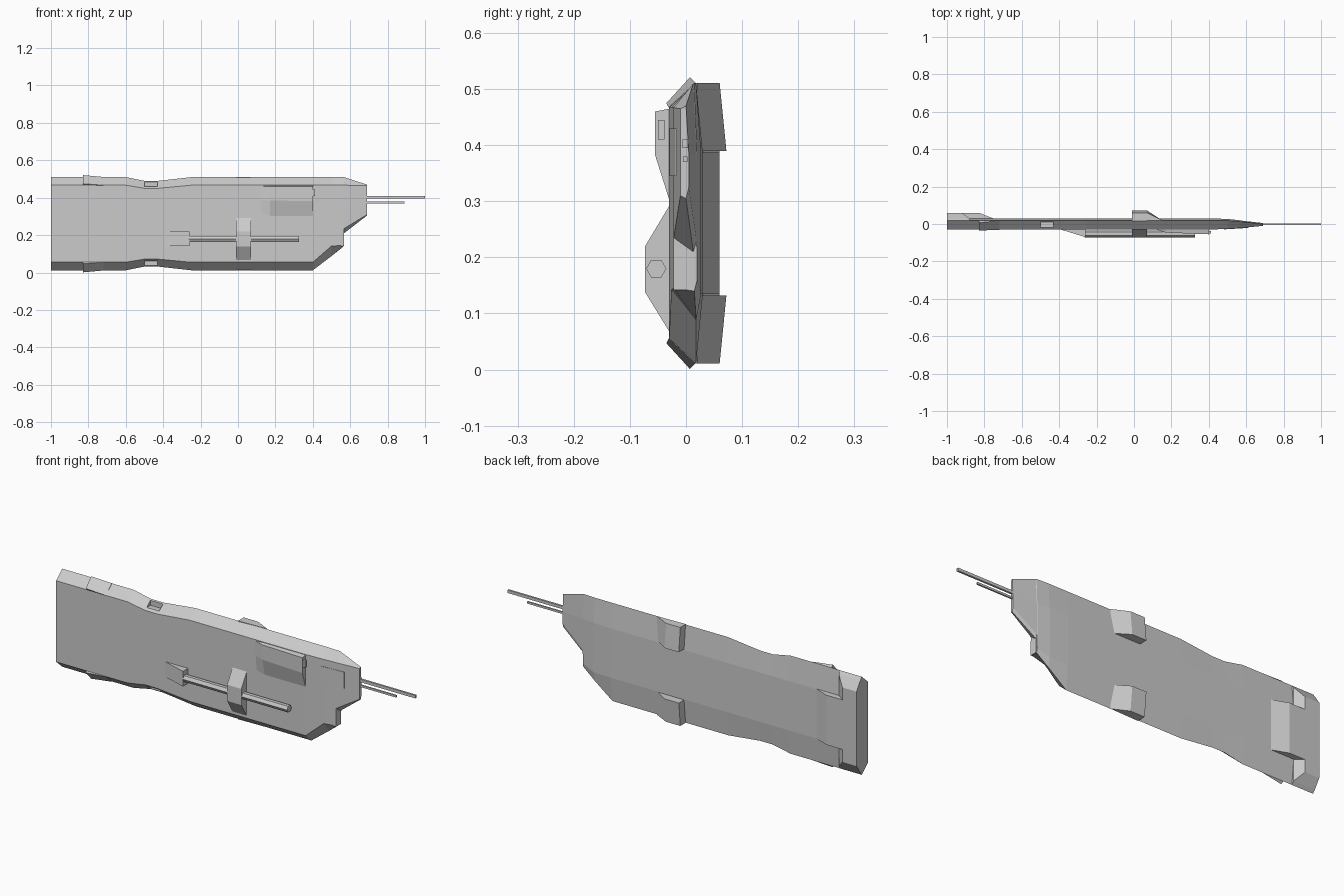
import bpy, bmesh, math

MID = 0.261  # mirror height for upper/lower pairs


def loft(name, rings):
    """Skin a list of equal-length closed rings of points and cap the ends."""
    bm = bmesh.new()
    rows = [[bm.verts.new(p) for p in r] for r in rings]
    n = len(rows[0])
    for a, b in zip(rows, rows[1:]):
        for i in range(n):
            j = (i + 1) % n
            bm.faces.new((a[i], a[j], b[j], b[i]))
    bm.faces.new(rows[0][::-1])
    bm.faces.new(rows[-1])
    bmesh.ops.recalc_face_normals(bm, faces=bm.faces[:])
    me = bpy.data.meshes.new(name)
    bm.to_mesh(me)
    bm.free()
    ob = bpy.data.objects.new(name, me)
    bpy.context.collection.objects.link(ob)
    return ob


def box(name, x, y, z):
    return loft(name, [[(a, y[0], z[0]), (a, y[1], z[0]), (a, y[1], z[1]), (a, y[0], z[1])] for a in x])


def pair(name, rings):
    """Upper part plus its copy mirrored about the mid height."""
    up = loft("upper_" + name, rings)
    low = loft("lower_" + name, [[(x, y, 2 * MID - z) for x, y, z in r] for r in rings])
    return up, low


# Hull: stations of x, front y, edge y, back y, top edge, top front, bottom edge, bottom front
stations = [
    (-1.00, -.03, .018, .03, .510, .467, .012, .055),
    (-0.60, -.03, .018, .03, .510, .467, .012, .055),
    (-0.50, -.03, .018, .03, .490, .450, .032, .072),
    (-0.43, -.03, .018, .03, .490, .450, .032, .072),
    (-0.25, -.03, .018, .03, .510, .467, .012, .055),
    (0.40, -.03, .018, .03, .510, .467, .012, .055),
    (0.50, -.026, .018, .027, .510, .467, .088, .142),
    (0.565, -.022, .015, .020, .510, .467, .140, .145),
    (0.567, -.022, .013, .019, .510, .467, .210, .235),
    (0.69, -.010, .000, .005, .470, .465, .305, .310)]
rings = []
for x, yf, ye, yb, te, tf, be, bf in stations:
    rings.append([(x, yf, tf), (x, ye, te), (x, yb, min(.385, te - .04)),
                  (x, yb, max(.135, be + .02)), (x, ye, be), (x, yf, bf)])
hull = loft("hull", rings)

# Square notches in the long edges
for cutter in pair("notch_cutter", [[(x, -.022, .46), (x, .012, .46), (x, .012, .53), (x, -.022, .53)]
                                    for x in (-.5, -.43)]):
    mod = hull.modifiers.new("notch", 'BOOLEAN')
    mod.operation = 'DIFFERENCE'
    mod.object = cutter
    cutter.hide_render = True
    cutter.hide_viewport = True
    cutter.display_type = 'WIRE'

# Rear slab and the ramp in its middle
loft("rear_slab", [[(-1, y, z), (x, y, z), (x, y, 2 * MID - z), (-1, y, 2 * MID - z)]
                   for x, y, z in ((-.88, .018, .51), (-.88, .03, .495), (-.92, .06, .45))])
loft("rear_ramp", [[(-.99, .02, z), (-.99, .06, z), (-.83, .06, z), (-.75, .029, z)] for z in (.135, .387)])

# Raised flaps on the edge chamfers
pair("edge_flap", [
    [(-.83, -.035, .475), (-.83, .007, .521), (-.83, .018, .51), (-.83, -.03, .467)],
    [(-.72, -.031, .467), (-.72, .017, .511), (-.72, .018, .508), (-.72, -.029, .466)]])

# Back lugs
pair("back_lug", [[(-.01, .015, z), (-.01, y, z), (.07, y, z), (.15, .02, z)]
                  for y, z in ((.072, .39), (.06, .511))])

# Front blister with its small muzzle
loft("blister", [
    [(.12, -.028, .305), (.12, -.030, .385), (.12, -.030, .46), (.12, -.02, .467), (.12, -.02, .305)],
    [(.17, -.030, .303), (.17, -.046, .385), (.17, -.046, .46), (.17, -.02, .467), (.17, -.02, .303)],
    [(.40, -.030, .303), (.40, -.055, .382), (.40, -.055, .46), (.40, -.02, .467), (.40, -.02, .303)]])
box("blister_muzzle", (.39, .412), (-.05, -.038), (.41, .445))

# Barrel, its wedge mount and its clamp
bpy.ops.mesh.primitive_cylinder_add(vertices=6, radius=.018, depth=.59, location=(.03, -.053, .18),
                                    rotation=(0, math.pi / 2, 0))
bpy.context.object.name = "barrel"
loft("barrel_mount", [[(-.40, -.027, z), (-.26, -.070, z), (-.26, -.02, z), (-.40, -.02, z)]
                      for z in (.143, .22)])
loft("barrel_clamp", [[(x, -.025, .30), (x, -.073, .22), (x, -.073, .138), (x, -.025, .06)]
                      for x in (-.01, .07)])

# Nose panel, lower nose block and antennas
loft("nose_panel", [[(x, y, .345), (x, y, .43), (x, 0, .43), (x, 0, .345)]
                    for x, y in ((.48, -.029), (.61, -.021))])
box("nose_block", (.48, .567), (-.022, .015), (.142, .215))
box("long_antenna", (.66, 1.0), (-.006, .004), (.395, .410))
box("short_antenna", (.66, .89), (-.005, .003), (.370, .380))
